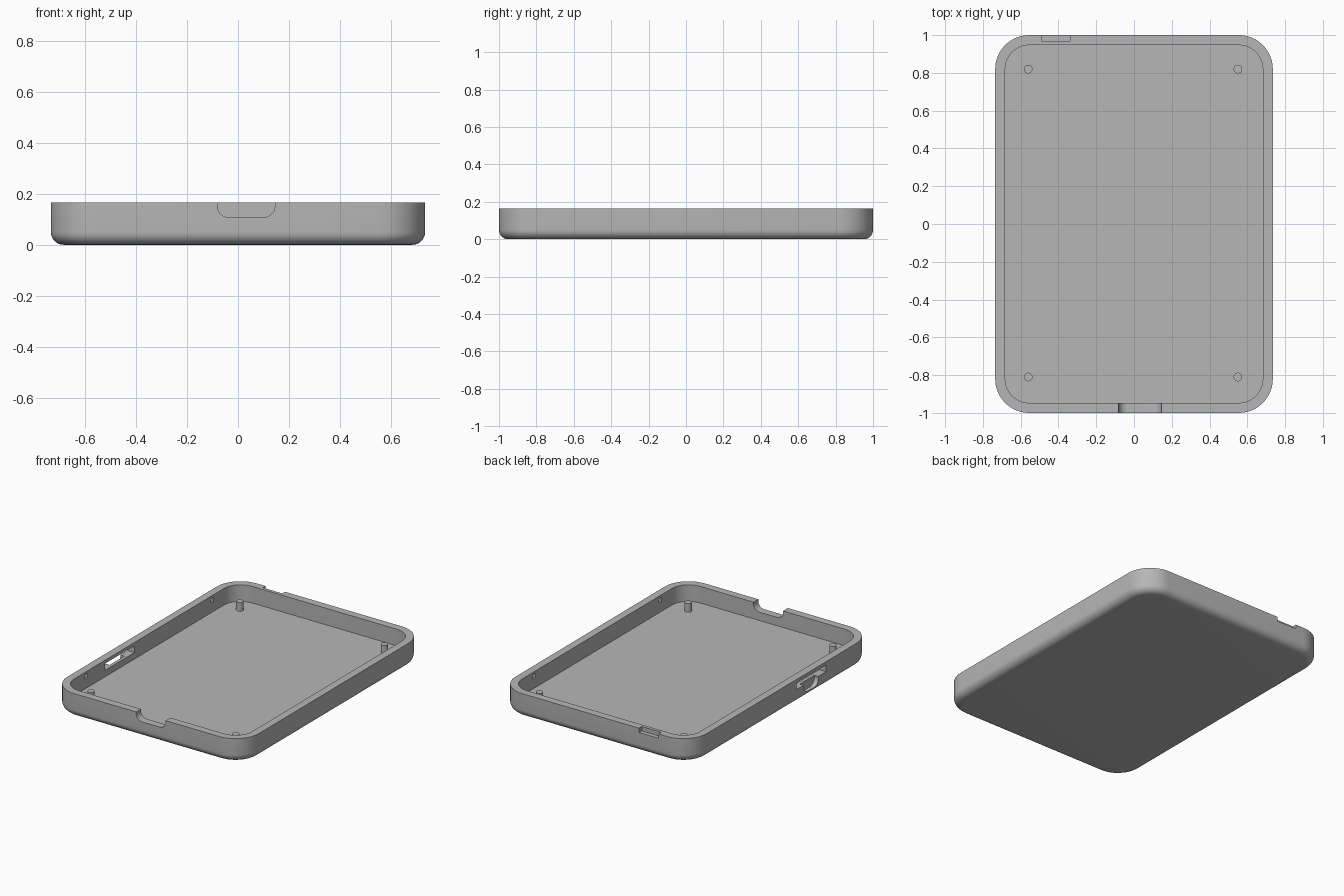
import bpy, bmesh
from math import sin, cos, pi, radians

if "Cube" in bpy.data.objects:
    bpy.data.objects.remove(bpy.data.objects["Cube"], do_unlink=True)

HALF_W, HALF_L, HEIGHT = 0.735, 1.0, 0.165
WALL, FLOOR, CORNER, FILLET = 0.053, 0.05, 0.18, 0.05

grey = bpy.data.materials.new("plain grey")
grey.use_nodes = True
colour = (0.47, 0.47, 0.47, 1)
grey.diffuse_color = colour
grey.node_tree.nodes["Principled BSDF"].inputs["Base Color"].default_value = colour


def rounded(w, h, r, steps=12):
    """Rounded rectangle outline, anticlockwise."""
    pts = []
    for k, (sx, sy) in enumerate([(1, 1), (-1, 1), (-1, -1), (1, -1)]):
        for i in range(steps + 1):
            a = (k + i / steps) * pi / 2
            pts.append((sx * (w - r) + r * cos(a), sy * (h - r) + r * sin(a)))
    return pts


def loft(name, rings):
    """Closed solid through matching rings of points."""
    bm = bmesh.new()
    loops = [[bm.verts.new(p) for p in ring] for ring in rings]
    for a, b in zip(loops, loops[1:]):
        for i in range(len(a)):
            j = (i + 1) % len(a)
            bm.faces.new((a[i], a[j], b[j], b[i]))
    bm.faces.new(loops[0][::-1])
    bm.faces.new(loops[-1])
    bmesh.ops.recalc_face_normals(bm, faces=bm.faces)
    mesh = bpy.data.meshes.new(name)
    bm.to_mesh(mesh)
    bm.free()
    mesh.materials.append(grey)
    obj = bpy.data.objects.new(name, mesh)
    bpy.context.collection.objects.link(obj)
    return obj


def box(name, lo, hi):
    corners = [(lo[0], lo[1]), (hi[0], lo[1]), (hi[0], hi[1]), (lo[0], hi[1])]
    return loft(name, [[(x, y, z) for x, y in corners] for z in (lo[2], hi[2])])


def activate(obj):
    bpy.ops.object.select_all(action='DESELECT')
    obj.select_set(True)
    bpy.context.view_layer.objects.active = obj


def cut(target, cutter):
    cutter.hide_render = True
    mod = target.modifiers.new("cut", 'BOOLEAN')
    mod.operation = 'DIFFERENCE'
    mod.solver = 'EXACT'
    mod.object = cutter
    activate(target)
    bpy.ops.object.modifier_apply(modifier=mod.name)
    bpy.data.objects.remove(cutter, do_unlink=True)


# Tray: filleted outside, rim, inner wall and floor
rings = []
for i in range(9):
    a = i / 8 * pi / 2
    rings.append((FILLET * (1 - sin(a)), FILLET * (1 - cos(a))))
rings += [(0, HEIGHT), (WALL, HEIGHT), (WALL, FLOOR)]
tray = loft("tray", [[(x, y, z) for x, y in rounded(HALF_W - d, HALF_L - d, CORNER - d)]
                     for d, z in rings])

# Thumb notch with rounded lower corners in the front rim
notch = [(x + 0.032, z + 0.208) for x, z in rounded(0.113, 0.1, 0.045)]
cut(tray, loft("notch_cutter", [[(x, y, z) for x, z in notch] for y in (-1.1, -0.9)]))

# Shallow step in the outer edge of the back rim
cut(tray, box("step_cutter", (-0.49, 0.97, 0.135), (-0.34, 1.1, 0.3)))

# Slot through the right wall, with a rounded plug recess outside it
cut(tray, box("slot_cutter", (-0.8, -0.485, 0.095), (-0.6, -0.16, 0.142)))
plug = [(y - 0.32, z + 0.088) for y, z in rounded(0.08, 0.054, 0.05)]
cut(tray, loft("plug_cutter", [[(x, y, z) for y, z in plug] for x in (-0.8, -0.705)]))

# Small latch sockets inside both side walls
for side in (-1, 1):
    for y in (-0.69, 0.69):
        inner, outer = sorted((side * 0.66, side * 0.705))
        cut(tray, box("socket_cutter", (inner, y - 0.016, 0.115), (outer, y + 0.016, 0.148)))

activate(tray)
bpy.ops.object.shade_smooth_by_angle(angle=radians(30))

# Locating pegs on the floor
for x, side in ((-0.56, "right"), (0.55, "left")):
    for y, end in ((-0.81, "front"), (0.82, "back")):
        bpy.ops.mesh.primitive_cylinder_add(vertices=32, radius=0.023, depth=0.07,
                                            location=(x, y, 0.075))
        peg = bpy.context.object
        peg.name = f"peg_{end}_{side}"
        peg.data.materials.append(grey)
        bpy.ops.object.shade_smooth_by_angle(angle=radians(30))
